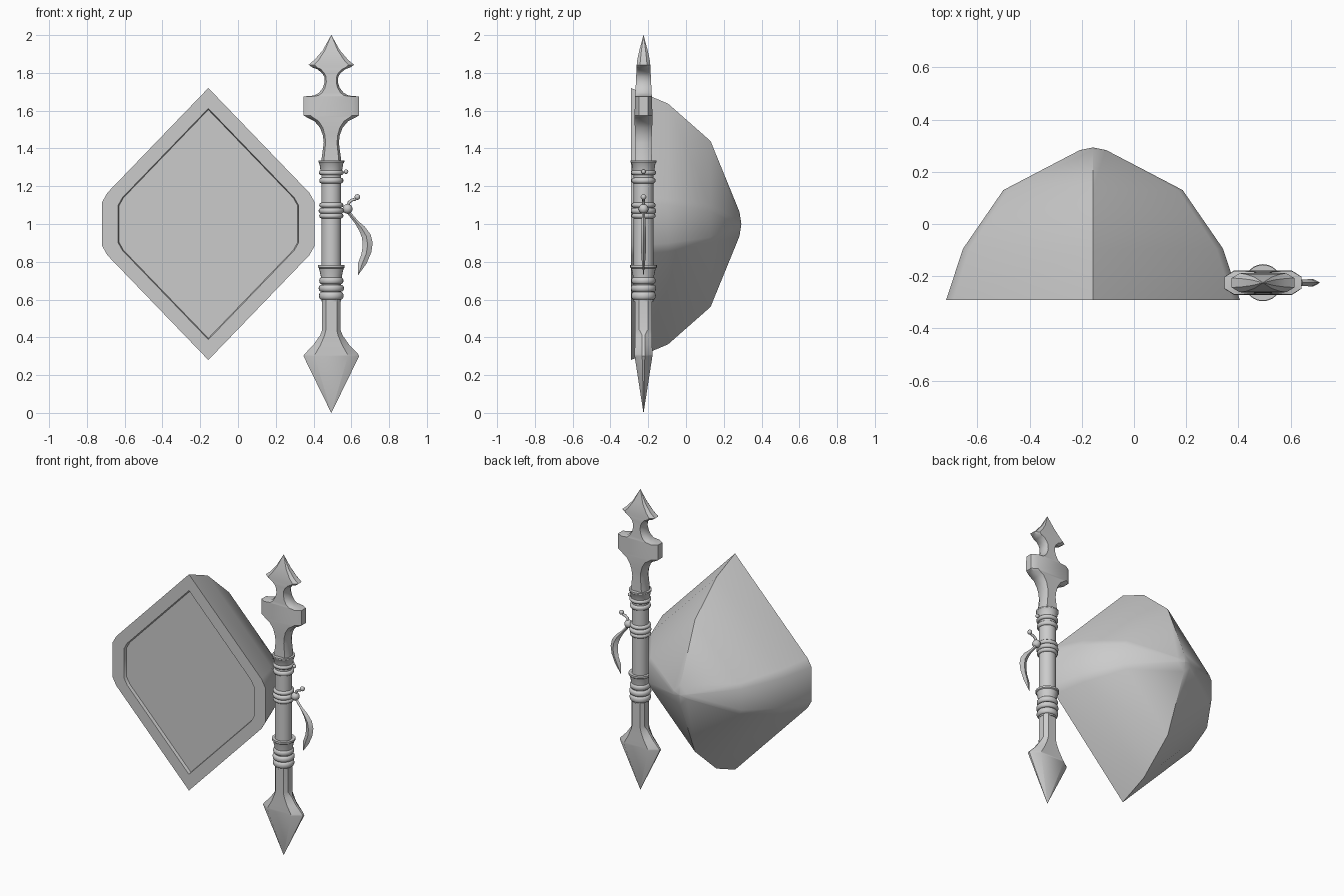
import bpy, bmesh, math
from mathutils import Vector

if "Cube" in bpy.data.objects:
    bpy.data.objects.remove(bpy.data.objects["Cube"])

SX, SY = 0.494, -0.225          # staff axis
GX, GZ = -0.157, 1.0            # shield centre


def loft(name, rings, cap=True):
    """Skin a list of equal-length closed rings, capping both ends."""
    bm = bmesh.new()
    vs = [[bm.verts.new(p) for p in r] for r in rings]
    n = len(rings[0])
    for a, b in zip(vs, vs[1:]):
        for i in range(n):
            j = (i + 1) % n
            bm.faces.new((a[i], a[j], b[j], b[i]))
    if cap:
        bm.faces.new(vs[0])
        bm.faces.new(vs[-1])
    bmesh.ops.remove_doubles(bm, verts=bm.verts, dist=0.0001)
    bmesh.ops.recalc_face_normals(bm, faces=bm.faces)
    me = bpy.data.meshes.new(name)
    bm.to_mesh(me)
    bm.free()
    ob = bpy.data.objects.new(name, me)
    bpy.context.collection.objects.link(ob)
    return ob


def flat_octagon(z, hx, hy, c=0.6, e=0.4):
    pts = [(1, -e), (1, e), (c, 1), (-c, 1), (-1, e), (-1, -e), (-c, -1), (c, -1)]
    return [(SX + hx * x, SY + hy * y, z) for x, y in pts]


def lathe(name, profile, n=24):
    return loft(name, [[(SX + r * math.cos(2 * math.pi * i / n),
                         SY + r * math.sin(2 * math.pi * i / n), z)
                        for i in range(n)] for z, r in profile])


def band(name, z, r, h):
    """Rounded ring around the staff."""
    prof = [(z + h * math.sin(t * math.pi / 8), r - 0.012 + 0.012 * math.cos(t * math.pi / 8))
            for t in range(-4, 5)]
    return lathe(name, prof)


def ball(name, loc, r):
    bpy.ops.mesh.primitive_uv_sphere_add(segments=16, ring_count=10, radius=r, location=loc)
    bpy.context.object.name = name
    return bpy.context.object


# Shield: six-sided dome with a recessed front panel
outline = [(0, .72), (.535, .165), (.563, .115), (.563, -.115), (.535, -.165),
           (0, -.72), (-.535, -.165), (-.563, -.115), (-.563, .115), (-.535, .165)]
steps = [(.84, -.272), (.85, -.292), (1, -.292), (.885, -.095), (.61, .13), (.09, .283), (.001, .293)]
loft("shield_dome", [[(GX + s * x, y, GZ + s * z) for x, z in outline] for s, y in steps])

# Staff head: arrow tip, narrow neck, cross block, tapering socket
head = [(1.32, .055, .045), (1.43, .04, .042), (1.47, .045, .044), (1.51, .06, .046),
        (1.545, .09, .047), (1.562, .125, .047), (1.575, .147, .047), (1.675, .147, .045),
        (1.68, .09, .044), (1.695, .065, .043), (1.72, .045, .042), (1.75, .035, .04),
        (1.78, .037, .039), (1.80, .05, .038), (1.82, .075, .038), (1.828, .10, .037),
        (1.843, .12, .036), (1.87, .088, .033), (1.92, .045, .022), (2.0, .0005, .0005)]
loft("staff_head", [flat_octagon(z, x, y, .75, .5) for z, x, y in head])

# Staff lower end: shaft flaring into a faceted spike
spike = [(0, .0005, .0005), (.30, .147, .047), (.31, .143, .047), (.36, .095, .046),
         (.41, .06, .045), (.44, .048, .045), (.62, .048, .045)]
loft("staff_spike", [flat_octagon(z, x, y, .6, .15 if z < .42 else .5) for z, x, y in spike])

# Grip, collars and bands
lathe("staff_grip", [(.59, .052), (1.33, .052)])
lathe("upper_collar", [(1.275, .056), (1.32, .063), (1.328, .069), (1.337, .069), (1.337, .05)])
lathe("lower_collar", [(.70, .054), (.725, .056), (.765, .065), (.77, .071), (.782, .071), (.782, .05)])
for i, (z, r, h) in enumerate([(1.272, .066, .013), (1.23, .064, .015),
                               (1.10, .064, .013), (1.07, .067, .015), (1.043, .064, .013),
                               (.70, .064, .018), (.66, .067, .018), (.62, .065, .02)]):
    band(f"staff_band_{i + 1}", z, r, h)

# Small peg on the upper band
ball("band_peg", (SX + .078, SY, 1.277), .012)

# Side knob with a curled stem
knob = ball("side_knob", (.58, SY, 1.08), .026)
cu = bpy.data.curves.new("curled_stem", 'CURVE')
cu.dimensions = '3D'
cu.bevel_depth = .008
cu.bevel_resolution = 2
cu.use_fill_caps = True
path = [(.582, 1.09), (.588, 1.115), (.605, 1.128), (.618, 1.13), (.63, 1.142)]
sp = cu.splines.new('POLY')
sp.points.add(len(path) - 1)
for p, (x, z) in zip(sp.points, path):
    p.co = (x, SY, z, 1)
bpy.context.collection.objects.link(bpy.data.objects.new("curled_stem", cu))
ball("stem_tip", (.632, SY, 1.143), .015)

# Curved tail blade: lens sections between outer and inner edge
outer = [(.59, 1.07), (.635, 1.017), (.672, .985), (.702, .945), (.713, .90), (.706, .85), (.68, .79), (.638, .732)]
inner = [(.575, 1.06), (.618, 1.005), (.642, .965), (.657, .925), (.66, .88), (.653, .84), (.635, .79), (.636, .73)]
width = [.008, .01, .013, .014, .014, .012, .008, .001]
rings = []
for (ox, oz), (ix, iz), w in zip(outer, inner, width):
    o, i = Vector((ox, SY, oz)), Vector((ix, SY, iz))
    m, d = (o + i) / 2, Vector((0, w, 0))
    rings.append([o, m + d, i, m - d])
loft("tail_blade", rings)

# Smooth shading with sharp edges kept
bpy.ops.object.select_all(action='DESELECT')
for ob in bpy.context.scene.objects:
    if ob.type == 'MESH':
        ob.select_set(True)
        bpy.context.view_layer.objects.active = ob
bpy.ops.object.shade_smooth_by_angle(angle=math.radians(35))
